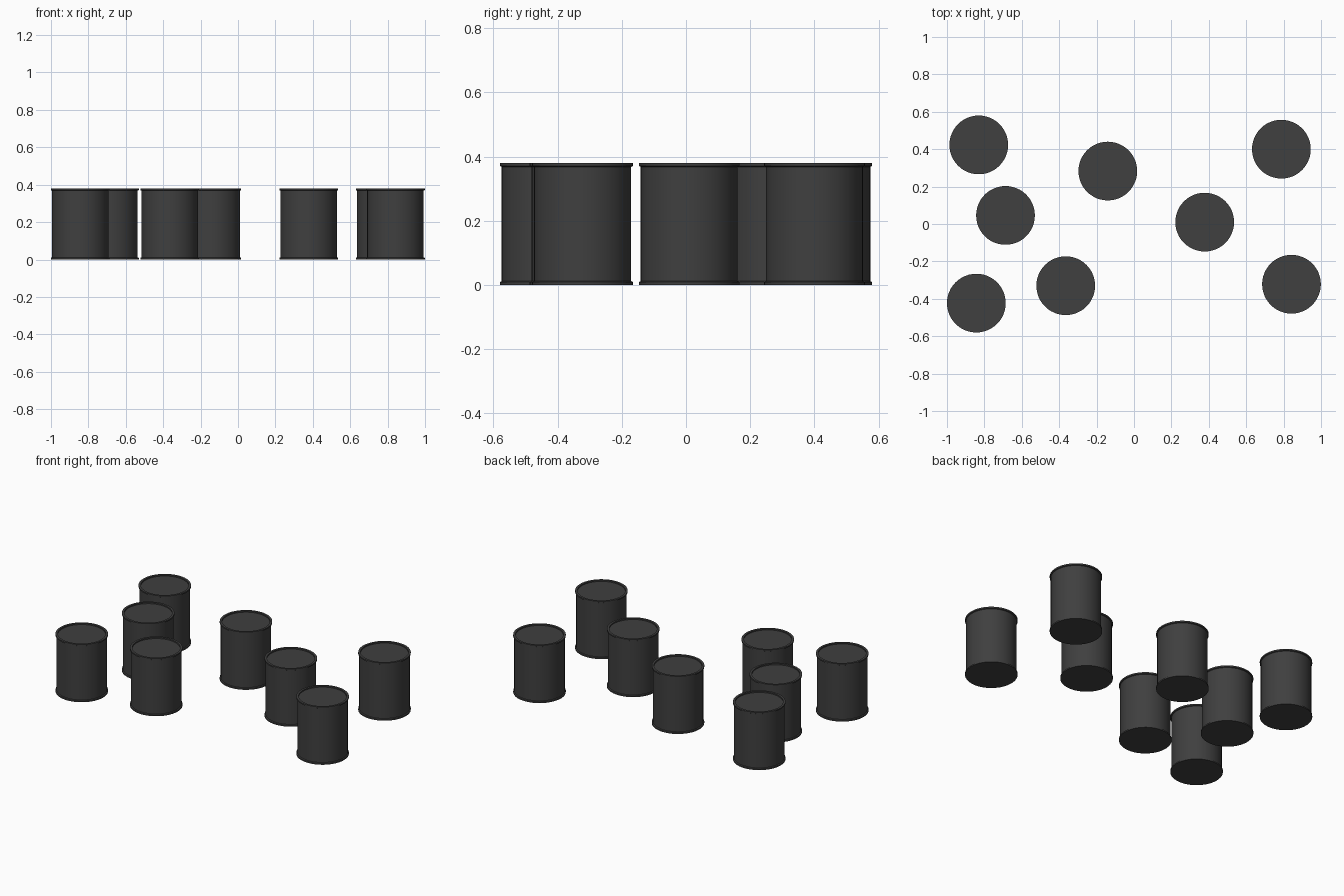
import bpy, bmesh, math
from mathutils import Matrix, Vector

cube = bpy.data.objects.get("Cube")
if cube:
    bpy.data.objects.remove(cube)

HEIGHT = 0.38
BODY_R = 0.151
RIM_R = 0.157
RIM_H = 0.009
LIP_R = 0.143
RECESS = 0.008
SEGMENTS = 48

charcoal = bpy.data.materials.new("charcoal")
charcoal.use_nodes = True
charcoal.diffuse_color = (0.05, 0.05, 0.05, 1)
charcoal.node_tree.nodes["Principled BSDF"].inputs["Base Color"].default_value = (0.05, 0.05, 0.05, 1)


def can_mesh():
    """Lathe one can: rimmed body with recessed lid and flat base."""
    profile = [
        (0, 0), (RIM_R, 0), (RIM_R, RIM_H), (BODY_R, RIM_H + 0.003),
        (BODY_R, HEIGHT - RIM_H - 0.003), (RIM_R, HEIGHT - RIM_H),
        (RIM_R, HEIGHT), (LIP_R, HEIGHT), (LIP_R, HEIGHT - RECESS),
        (0, HEIGHT - RECESS),
    ]
    bm = bmesh.new()
    verts = [bm.verts.new((r, 0, z)) for r, z in profile]
    edges = [bm.edges.new(pair) for pair in zip(verts, verts[1:])]
    bmesh.ops.spin(bm, geom=verts + edges, cent=(0, 0, 0), axis=(0, 0, 1),
                   angle=math.tau, steps=SEGMENTS, use_duplicate=False)
    bmesh.ops.remove_doubles(bm, verts=bm.verts, dist=0.0005)
    bmesh.ops.recalc_face_normals(bm, faces=bm.faces)
    mesh = bpy.data.meshes.new("can")
    bm.to_mesh(mesh)
    bm.free()
    mesh.materials.append(charcoal)
    return mesh


# Scattered cans sharing one mesh
mesh = can_mesh()
places = [
    (-0.83, 0.423), (-0.687, 0.046), (-0.843, -0.423), (-0.365, -0.33),
    (-0.14, 0.283), (0.378, 0.01), (0.788, 0.40), (0.842, -0.322),
]
cans = []
for i, (x, y) in enumerate(places, 1):
    can = bpy.data.objects.new(f"can_{i}", mesh)
    can.location = (x, y, 0)
    bpy.context.collection.objects.link(can)
    cans.append(can)

# Smooth sides, crisp rims
bpy.ops.object.select_all(action="DESELECT")
cans[0].select_set(True)
bpy.context.view_layer.objects.active = cans[0]
bpy.ops.object.shade_smooth_by_angle(angle=math.radians(30))
